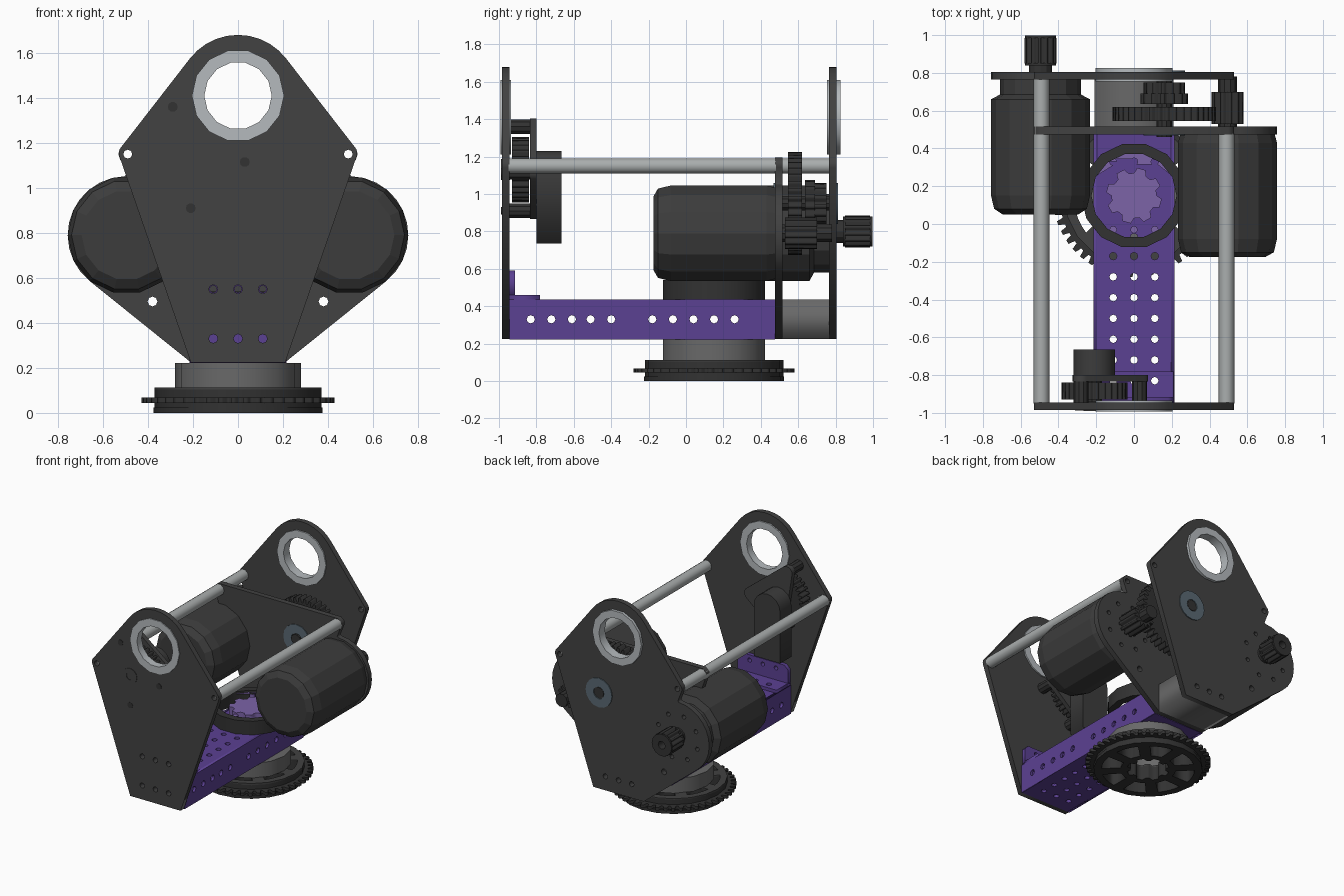
import bpy, bmesh, math
from math import pi, cos, sin
from mathutils import Matrix

if "Cube" in bpy.data.objects:
    bpy.data.objects.remove(bpy.data.objects["Cube"])


def material(name, r, g, b):
    m = bpy.data.materials.new(name)
    m.use_nodes = True
    m.diffuse_color = (r, g, b, 1)
    m.node_tree.nodes["Principled BSDF"].inputs["Base Color"].default_value = (r, g, b, 1)
    return m


PLATE = material("dark plate", .054, .054, .054)
MOTOR = material("motor black", .045, .045, .045)
GEAR = material("gear black", .032, .032, .032)
GREY = material("mid grey", .14, .14, .14)
SILVER = material("silver ring", .46, .49, .51)
ROD = material("rod aluminium", .40, .42, .42)
STEEL = material("bearing steel", .10, .14, .17)
PURPLE = material("purple", .105, .052, .29)
LILAC = material("light purple", .20, .125, .39)

# Which way a flat outline is extruded
AXES = {"Z": Matrix(),
        "Y": Matrix.Rotation(pi / 2, 4, "X"),
        "X": Matrix.Rotation(pi / 2, 4, "Z") @ Matrix.Rotation(pi / 2, 4, "X")}
SHIFT = {"X": (1, 0, 0), "Y": (0, 1, 0), "Z": (0, 0, 1)}


def add_mesh(name, mesh, mat):
    bm = bmesh.new()
    bm.from_mesh(mesh)
    bmesh.ops.remove_doubles(bm, verts=bm.verts, dist=1e-5)
    bmesh.ops.recalc_face_normals(bm, faces=bm.faces)
    bm.to_mesh(mesh)
    bm.free()
    mesh.materials.clear()
    mesh.materials.append(mat)
    obj = bpy.data.objects.new(name, mesh)
    bpy.context.collection.objects.link(obj)
    return obj


def solid(name, mat, axis, lo, hi, outline, holes=()):
    """Extrude an outline with holes along an axis from lo to hi."""
    cu = bpy.data.curves.new(name + " profile", "CURVE")
    cu.dimensions, cu.fill_mode, cu.extrude = "2D", "BOTH", (hi - lo) / 2
    for pts in [outline, *holes]:
        sp = cu.splines.new("POLY")
        sp.points.add(len(pts) - 1)
        for p, (u, v) in zip(sp.points, pts):
            p.co = (u, v, 0, 1)
        sp.use_cyclic_u = True
    tmp = bpy.data.objects.new(name + " profile", cu)
    bpy.context.collection.objects.link(tmp)
    dg = bpy.context.evaluated_depsgraph_get()
    mesh = bpy.data.meshes.new_from_object(tmp.evaluated_get(dg))
    bpy.data.objects.remove(tmp)
    bpy.data.curves.remove(cu)
    mid = (lo + hi) / 2
    mesh.transform(Matrix.Translation([mid * s for s in SHIFT[axis]]) @ AXES[axis])
    return add_mesh(name, mesh, mat)


def arc(u, v, r, a, b, n):
    return [(u + r * cos(math.radians(a + (b - a) * i / n)),
             v + r * sin(math.radians(a + (b - a) * i / n))) for i in range(n + 1)]


def circle(u, v, r, n=12):
    return arc(u, v, r, 0, 360, n)[:-1]


def rect(u0, u1, v0, v1):
    return [(u0, v0), (u1, v0), (u1, v1), (u0, v1)]


def toothed(u, v, r, root, teeth):
    pts = []
    for i in range(teeth):
        for k, rr in ((0, root), (.3, root), (.45, r), (.85, r)):
            a = 2 * pi * (i + k) / teeth
            pts.append((u + rr * cos(a), v + rr * sin(a)))
    return pts


def lathe_y(name, mat, x, z, profile, n):
    """Stack rings of (radius, y) into a capped body."""
    verts, faces = [], []
    for r, y in profile:
        verts += [(u, y, v) for u, v in circle(x, z, r, n)]
    for k in range(len(profile) - 1):
        for i in range(n):
            j = (i + 1) % n
            faces.append((k * n + i, k * n + j, (k + 1) * n + j, (k + 1) * n + i))
    faces += [tuple(range(n)), tuple(range(len(verts) - n, len(verts)))]
    mesh = bpy.data.meshes.new(name)
    mesh.from_pydata(verts, [], faces)
    return add_mesh(name, mesh, mat)


def mirrored(pts):
    return [(-u, v) for u, v in pts]


# Plate outlines
RING = (0, 1.41)
MX, MZ = .495, .79
crown = arc(*RING, .27, 38, 142, 10)
shoulder = arc(-.49, 1.155, .04, 130, 200, 3)
foot = [(-.21, .225), (.21, .225)]
right_shoulder = mirrored(shoulder)[::-1]
motor_lobe = [(-.495, 1.06)] + arc(-MX, MZ, .262, 92, 231, 11)
rod_holes = [circle(s * .49, 1.15, .02, 8) for s in (-1, 1)]
small = [circle(x, z, .02, 8) for x in (-.11, 0, .11) for z in (.33, .55)]
bore = circle(*RING, .16, 14)


def mount_holes(x):
    return [circle(x + .17 * cos(i * pi / 4 + .3), MZ + .17 * sin(i * pi / 4 + .3), .017, 6)
            for i in range(8)] + [circle(math.copysign(.38, x), .495, .022, 8)]


# Three upright plates
solid("front_plate", PLATE, "Y", -.985, -.945, crown + shoulder + foot + right_shoulder,
      [bore] + rod_holes + small)
solid("back_plate", PLATE, "Y", .765, .805,
      crown + shoulder + motor_lobe + foot + right_shoulder,
      [bore] + rod_holes + small[::2] + mount_holes(-MX))
solid("middle_plate", PLATE, "Y", .475, .515,
      [(.5, 1.195), (-.5, 1.195)] + shoulder[1:] + foot
      + mirrored(motor_lobe)[::-1] + right_shoulder[:-1],
      rod_holes + small[::2] + mount_holes(MX))

# Large bearing rings and front bearing detail
for name, lo, hi in (("front_ring", -.992, -.935), ("back_ring", .755, .825)):
    solid(name, SILVER, "Y", lo, hi, circle(*RING, .205, 14), [circle(*RING, .15, 14)])
solid("front_hub", PLATE, "Y", -.989, -.94, circle(-.21, 1.13, .058, 14),
      [circle(-.21, 1.13, .03, 10)])
for u, v in ((-.29, 1.36), (.03, 1.115), (-.21, .91)):
    solid("screw_head", GEAR, "Y", -.988, -.95, circle(u, v, .022, 10))

# Tie rods
for x, end in ((-.49, .77), (.49, .48)):
    solid("tie_rod", ROD, "Y", -.95, end, circle(x, 1.15, .042, 10), [circle(x, 1.15, .02, 8)])

# Motors: one in front of the middle plate, one in front of the back plate
lathe_y("left_motor", MOTOR, MX, MZ,
        [(.20, -.175), (.245, -.15), (.262, -.08), (.262, .43), (.25, .475)], 14)
lathe_y("right_motor", MOTOR, -MX, MZ,
        [(.20, .05), (.245, .08), (.262, .15), (.262, .66), (.215, .685), (.215, .77)], 14)
lathe_y("right_pinion_hub", GEAR, -MX, MZ + .01, [(.062, .8), (.062, .85)], 12)
solid("right_pinion", GEAR, "Y", .85, .985, toothed(-MX, MZ + .01, .085, .062, 14),
      [circle(-MX, MZ + .01, .03, 8)])
for y in (.84, .985):
    solid("pinion_flange", GEAR, "Y", y, y + .012, circle(-MX, MZ + .01, .083, 14),
          [circle(-MX, MZ + .01, .03, 8)])

# Reduction gears between the middle and back plates
GX, GZ = .16, .95
solid("large_gear", GEAR, "Y", .545, .62, toothed(GX, GZ, .275, .245, 40))
solid("left_pinion", GEAR, "Y", .53, .70, toothed(MX, MZ, .085, .062, 12))
lathe_y("left_motor_shaft", GEAR, MX, MZ, [(.05, .5), (.05, .78)], 10)
for lo, hi, r in ((.635, .69, .125), (.69, .75, .11)):
    solid("output_gear", GEAR, "Y", lo, hi, toothed(GX, GZ, r, r - .03, 14))
lathe_y("output_shaft", GEAR, GX, GZ, [(.04, .46), (.04, .81)], 10)
for y in (.468, .80):
    solid("shaft_bearing", STEEL, "Y", y, y + .012, circle(GX, GZ, .11, 16),
          [circle(GX, GZ, .045, 12)])

# Sensor gearbox behind the front plate
posts = [(-.28, 1.36), (.03, 1.115), (-.21, .91)]
for u, v in posts:
    lathe_y("gearbox_post", GEAR, u, v, [(.04, -.95), (.04, -.81)], 10)
solid("gearbox_gear", GEAR, "Y", -.93, -.84, toothed(-.21, 1.13, .175, .15, 28))
solid("gearbox_plate", PLATE, "Y", -.835, -.80,
      arc(*posts[0], .045, 50, 190, 5) + arc(*posts[2], .045, 190, 310, 5)
      + arc(*posts[1], .045, -50, 50, 5))
solid("gearbox_servo", MOTOR, "Y", -.80, -.665,
      arc(-.21, 1.12, .11, 0, 180, 8) + [(-.32, .735), (-.10, .735)])

# Perforated channel
rows = [-.83 + .11 * i for i in range(7)] + [.37, .42 - .49]
web_holes = [circle(x, y, .02, 8) for x in (-.11, 0, .11) for y in rows]
star = toothed(0, .15, .148, .12, 8)
for name, lo in (("channel_top", .415), ("channel_bottom", .222)):
    solid(name, PURPLE, "Z", lo, lo + .02, rect(-.21, .21, -.945, .475), web_holes + [star])
side_rows = [-.83, -.72, -.61, -.51, -.40, -.18, -.07, .04, .15, .26]
for x in (-.215, .195):
    solid("channel_side", PURPLE, "X", x, x + .02, rect(-.945, .475, .222, .437),
          [circle(y, .33, .022, 8) for y in side_rows])
solid("channel_end", PURPLE, "Y", -.943, -.925, rect(-.2, .2, .225, .43))

# Bracket that joins the channel to the front plate
solid("bracket_foot", PURPLE, "Z", .436, .46, rect(-.21, .21, -.943, -.78),
      [circle(x, -.83, .02, 8) for x in (-.11, 0, .11)])
solid("bracket_tab", PURPLE, "Y", -.943, -.915,
      [(-.21, .45), (.21, .45), (.21, .56), (.18, .59), (-.18, .59), (-.21, .56)],
      [circle(x, .55, .016, 8) for x in (-.11, 0, .11)])

# Spacer block between the middle and back plates
solid("spacer_block", GREY, "Y", .515, .765, rect(-.21, .21, .225, .435))

# Turntable: upper collar, drum and toothed base wheel
solid("collar", GEAR, "Z", .437, .54, circle(0, .15, .28, 14), [circle(0, .15, .225, 14)])
solid("collar_plate", LILAC, "Z", .44, .525, circle(0, .15, .23, 14),
      [star] + [circle(x, y, .02, 8) for x in (-.11, 0, .11) for y in (-.03, .33)])
solid("drum", GREY, "Z", .11, .222, circle(0, .15, .28, 14), [circle(0, .15, .19, 14)])


def sector(a):
    return arc(0, .15, .32, a - 15, a + 15, 4) + arc(0, .15, .19, a + 11, a - 11, 3)


openings = [star] + [sector(45 * i + 22.5) for i in range(8)]
for name, lo, hi, r in (("base_wheel", .02, .105, .37), ("base_rim", .0, .025, .375)):
    solid(name, GEAR, "Z", lo, hi, circle(0, .15, r, 20), openings)
solid("base_cap", PLATE, "Z", .10, .113, circle(0, .15, .37, 20), openings)
solid("base_sprocket", GEAR, "Z", .045, .068, toothed(0, .15, .43, .395, 48),
      [circle(0, .15, .36, 20)])
